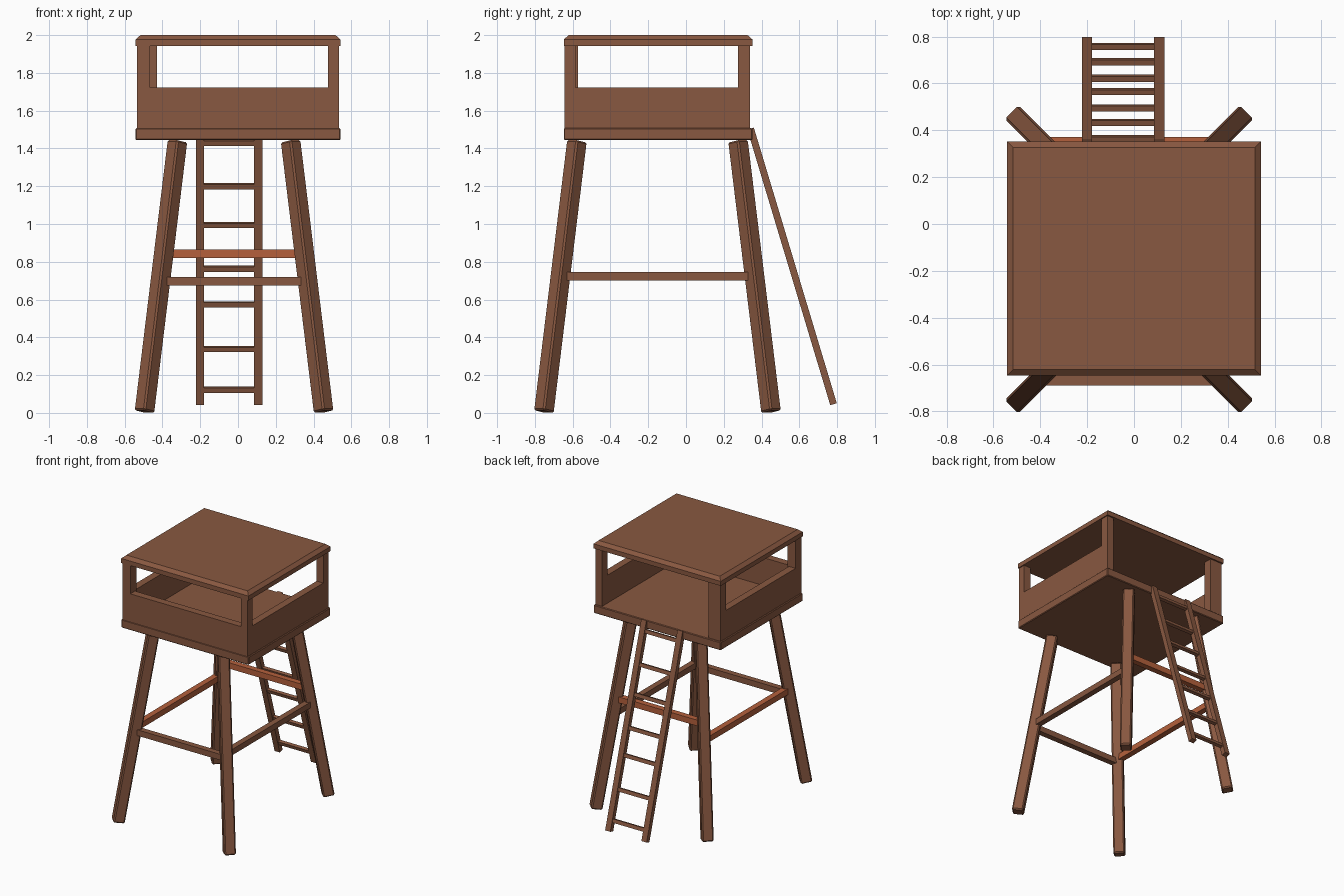
import bpy, bmesh
from mathutils import Vector, Matrix

if "Cube" in bpy.data.objects:
    bpy.data.objects.remove(bpy.data.objects["Cube"])


def material(name, rgb):
    m = bpy.data.materials.new(name)
    m.diffuse_color = (*rgb, 1)
    m.use_nodes = True
    m.node_tree.nodes["Principled BSDF"].inputs["Base Color"].default_value = m.diffuse_color
    return m


BROWN = material("brown wood", (0.25, 0.098, 0.052))
ORANGE = material("orange wood", (0.46, 0.118, 0.045))


def finish(bm, name, mat, bevel=0.0):
    bmesh.ops.recalc_face_normals(bm, faces=bm.faces)
    me = bpy.data.meshes.new(name)
    bm.to_mesh(me)
    bm.free()
    me.materials.append(mat)
    ob = bpy.data.objects.new(name, me)
    bpy.context.collection.objects.link(ob)
    if bevel:
        b = ob.modifiers.new("edge", "BEVEL")
        b.width = bevel
        b.segments = 1
    return ob


def box(name, x, y, z, mat=BROWN, bevel=0.0, top_inset=0.0):
    """Axis-aligned box from (min, max) ranges, optional top chamfer."""
    bm = bmesh.new()
    bmesh.ops.create_cube(bm, size=1)
    for v in bm.verts:
        v.co = [r[0] + (c + 0.5) * (r[1] - r[0]) for c, r in zip(v.co, (x, y, z))]
    if top_inset:
        top = max(bm.faces, key=lambda f: f.calc_center_median().z)
        new = bmesh.ops.extrude_face_region(bm, geom=[top])["geom"]
        bmesh.ops.delete(bm, geom=[top], context="FACES_ONLY")
        cx, cy = sum(x) / 2, sum(y) / 2
        for v in new:
            if isinstance(v, bmesh.types.BMVert):
                v.co.x += top_inset if v.co.x < cx else -top_inset
                v.co.y += top_inset if v.co.y < cy else -top_inset
                v.co.z += 0.023
    return finish(bm, name, mat, bevel)


def beam(name, a, b, side, w, d, mat=BROWN, bevel=0.0):
    """Square-ended beam from a to b; w is measured along 'side', d across it."""
    a, b, side = Vector(a), Vector(b), Vector(side).normalized()
    axis = (b - a).normalized()
    across = axis.cross(side).normalized()
    rot = Matrix((side, across, axis)).transposed()
    bm = bmesh.new()
    bmesh.ops.create_cube(bm, size=1)
    for v in bm.verts:
        p = Vector((v.co.x * w, v.co.y * d, v.co.z * (b - a).length))
        v.co = rot @ p + (a + b) / 2
    return finish(bm, name, mat, bevel)


# Platform and roof
Y0, Y1 = -0.647, 0.352
box("platform", (-0.542, 0.542), (Y0, Y1), (1.444, 1.508), bevel=0.005)
box("roof", (-0.542, 0.542), (Y0, Y1), (1.942, 1.977), top_inset=0.026)

# Corner posts
W, F, B = 0.534, -0.644, 0.340
Z = (1.506, 1.943)
box("front_left_post", (-W, -0.466), (F, -0.571), Z)
box("front_right_post", (0.476, W), (F, -0.586), Z)
box("back_left_post", (-W, -0.429), (0.275, B), Z)
box("back_right_post", (0.476, W), (0.275, B), Z)

# Low walls on three sides, the back stays open for the ladder
T = 0.057
ZW = (1.506, 1.723)
box("front_wall", (-0.47, 0.48), (F, F + T), ZW)
box("left_wall", (-W, -W + T), (-0.575, 0.28), ZW)
box("right_wall", (W - T, W), (-0.59, 0.28), ZW)

# Splayed legs, turned 45 degrees
CX, CY = -0.021, -0.151


def leg_point(sx, sy, z):
    k = 0.122 * z
    return Vector((CX + sx * (0.475 - k), CY + sy * (0.602 - k), z))


for fb, sy in (("front", -1), ("back", 1)):
    for lr, sx in (("left", -1), ("right", 1)):
        beam(f"{fb}_{lr}_leg", leg_point(sx, sy, 0.007), leg_point(sx, sy, 1.438),
             (sx, -sy, 0), 0.082, 0.082, bevel=0.009)

# Cross braces between the legs
for name, s, e, z, mat in (("front", (-1, -1), (1, -1), 0.696, BROWN),
                           ("back", (-1, 1), (1, 1), 0.843, ORANGE),
                           ("left", (-1, -1), (-1, 1), 0.724, ORANGE),
                           ("right", (1, -1), (1, 1), 0.724, BROWN)):
    beam(f"{name}_brace", leg_point(*s, z), leg_point(*e, z), (0, 0, 1), 0.045, 0.045, mat)

# Ladder rails and unevenly spaced rungs
FOOT, HEAD = Vector((0, 0.781, 0.046)), Vector((0, 0.342, 1.505))
for name, x in (("left", -0.201), ("right", 0.108)):
    off = Vector((x, 0, 0))
    beam(f"{name}_ladder_rail", FOOT + off, HEAD + off, (1, 0, 0), 0.044, 0.036)
for i, z in enumerate((0.122, 0.338, 0.574, 0.763, 0.994, 1.2, 1.43)):
    p = FOOT.lerp(HEAD, (z - FOOT.z) / (HEAD.z - FOOT.z))
    beam(f"ladder_rung_{i + 1}", p + Vector((-0.19, 0, 0)), p + Vector((0.097, 0, 0)),
         (HEAD - FOOT), 0.027, 0.024)
